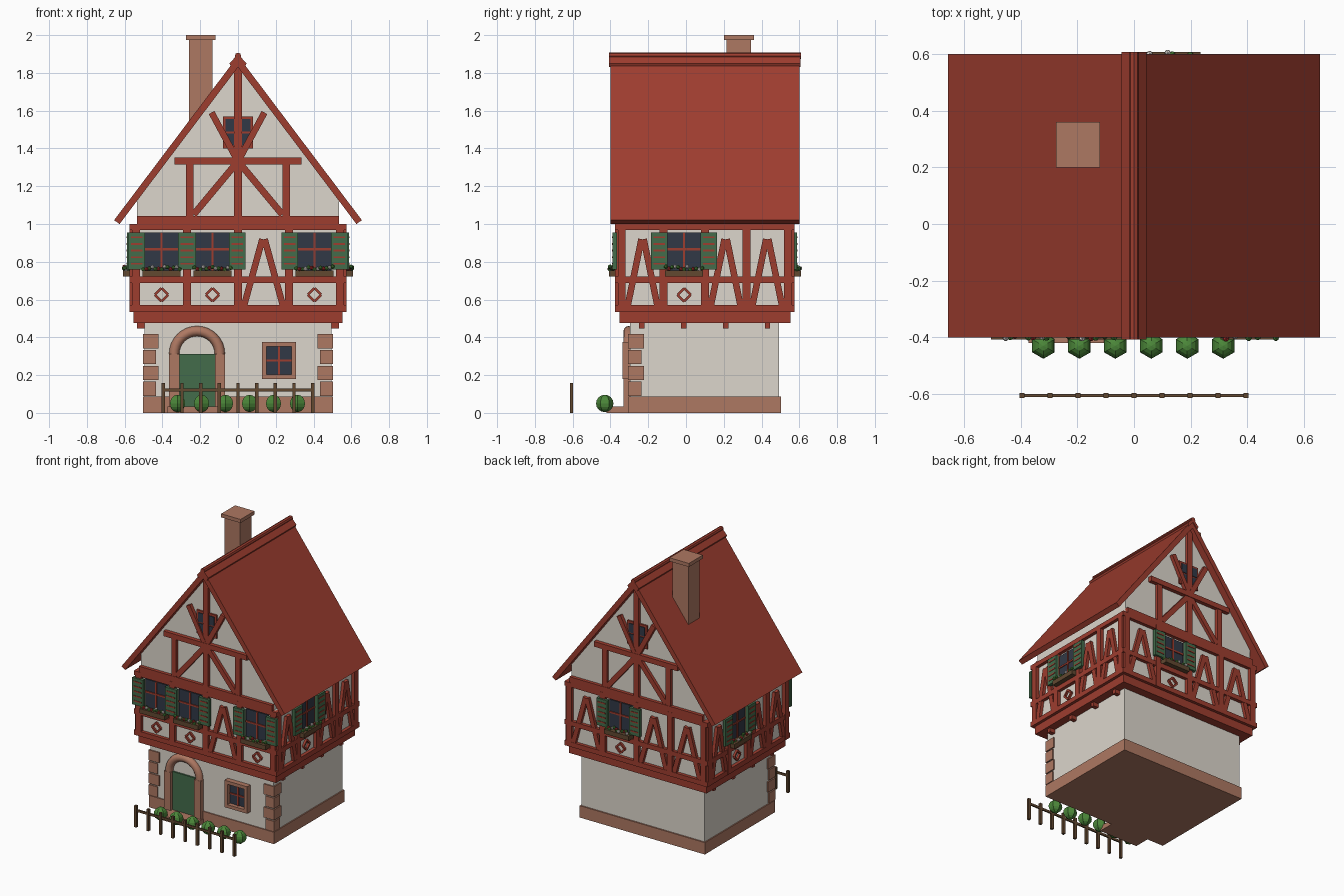
import bpy, bmesh, random
from math import pi, atan2, hypot
from mathutils import Matrix, Vector

if "Cube" in bpy.data.objects:
    bpy.data.objects.remove(bpy.data.objects["Cube"])
random.seed(4)


def material(name, rgb):
    lin = [((c / 255 + 0.055) / 1.055) ** 2.4 for c in rgb] + [1]
    m = bpy.data.materials.new(name)
    m.use_nodes = True
    m.diffuse_color = lin
    m.node_tree.nodes["Principled BSDF"].inputs["Base Color"].default_value = lin
    return m


MATS = {
    "plaster": material("cream plaster", (220, 214, 204)),
    "red": material("red timber", (158, 61, 47)),
    "stone": material("brown stone", (174, 120, 98)),
    "green": material("painted green", (68, 108, 75)),
    "leaf": material("leaf green", (76, 136, 58)),
    "glass": material("dark glass", (49, 57, 70)),
    "wood": material("brown wood", (98, 72, 48)),
    "white": material("white petal", (225, 220, 215)),
    "petal": material("red petal", (170, 45, 45)),
}
parts = {}


def part(name, mat):
    """Mesh under construction for a named part."""
    return parts.setdefault((name, mat), bmesh.new()) if (name, mat) not in parts else parts[(name, mat)]


def box(name, mat, lo, hi, frame=Matrix()):
    lo, hi = Vector(lo), Vector(hi)
    m = Matrix.Translation((lo + hi) / 2) @ Matrix.Diagonal((*(hi - lo), 1))
    bmesh.ops.create_cube(part(name, mat), size=1, matrix=frame @ m)


def prism(name, mat, profile, y0, y1):
    """Extrude an x-z outline along y."""
    bm = part(name, mat)
    face = bm.faces.new([bm.verts.new((x, y0, z)) for x, z in profile])
    new = bmesh.ops.extrude_face_region(bm, geom=[face])["geom"]
    bmesh.ops.translate(bm, vec=(0, y1 - y0, 0),
                        verts=[v for v in new if isinstance(v, bmesh.types.BMVert)])
    bmesh.ops.recalc_face_normals(bm, faces=bm.faces)


class Facade:
    """One wall side: u runs left to right, z up, depth outward."""

    def __init__(self, turn, half, depth):
        self.frame = Matrix.Translation((0, 0.1, 0)) @ Matrix.Rotation(turn, 4, "Z")
        self.half, self.depth = half, depth

    def block(self, name, mat, u0, u1, z0, z1, out, back=-0.01):
        d = self.depth
        box(name, mat, (u0, -d - out, z0), (u1, -d - back, z1), self.frame)

    def beam(self, name, a, b, w, out=0.022):
        """Timber between two points on the wall."""
        du, dz = b[0] - a[0], b[1] - a[1]
        n = hypot(du, dz) / 2
        m = self.frame @ Matrix.Translation(((a[0] + b[0]) / 2, -self.depth, (a[1] + b[1]) / 2))
        m = m @ Matrix.Rotation(-atan2(dz, du), 4, "Y")
        box(name, "red", (-n, -out, -w / 2), (n, 0.01, w / 2), m)

    def window(self, u):
        self.block("window_panes", "glass", u - 0.09, u + 0.09, 0.75, 0.955, 0.008)
        self.block("window_bars", "red", u - 0.006, u + 0.006, 0.75, 0.955, 0.014)
        self.block("window_bars", "red", u - 0.09, u + 0.09, 0.86, 0.872, 0.014)
        for s in (-1, 1):
            c = u + s * 0.131
            self.block("shutters", "green", c - 0.043, c + 0.043, 0.76, 0.955, 0.038, 0.015)
            for i in range(5):
                z = 0.785 + i * 0.035
                self.block("shutter_slats", "red", c - 0.03, c + 0.03, z, z + 0.009, 0.041, 0.03)
        # planter and its flowers
        self.block("flower_boxes", "wood", u - 0.1, u + 0.1, 0.722, 0.755, 0.058)
        for i in range(13):
            p = (u - 0.096 + i * 0.016, -self.depth - random.uniform(0.03, 0.055),
                 random.uniform(0.758, 0.775))
            mat = ("leaf", "petal", "leaf", "white")[i % 4]
            bmesh.ops.create_icosphere(part("flowers_" + mat, mat), subdivisions=1, radius=0.012,
                                       matrix=self.frame @ Matrix.Translation(p))
        # diamond ornament below
        r = 0.035
        pts = [(u - r, 0.625), (u, 0.625 + r), (u + r, 0.625), (u, 0.625 - r)]
        for i in range(4):
            self.beam("diamonds", pts[i], pts[(i + 1) % 4], 0.013, 0.015)

    def storey(self, pattern):
        w = self.half + 0.025
        for z0, z1 in ((0.535, 0.57), (0.688, 0.722), (0.968, 1.0)):
            self.block("rails", "red", -w, w, z0, z1, 0.024)
        first = self.half - 0.01
        pitch = first / 2
        for i in range(5):
            u = -first + i * pitch
            self.block("posts", "red", u - 0.021, u + 0.021, 0.535, 1.0, 0.025)
        for i, kind in enumerate(pattern):
            u = -first + (i + 0.5) * pitch
            if kind == "W":
                self.window(u)
            else:
                for s in (-1, 1):
                    self.beam("a_braces", (u + s * 0.006, 0.92), (u + s * (pitch / 2 - 0.03), 0.56), 0.034)

    def gable(self):
        self.block("gable_sill", "red", -0.535, 0.535, 0.99, 1.042, 0.024)
        self.block("king_post", "red", -0.02, 0.02, 1.03, 1.85, 0.024)
        self.block("collar_beam", "red", -0.335, 0.335, 1.316, 1.353, 0.028)
        # small attic window
        self.block("attic_frame", "red", -0.08, 0.08, 1.4, 1.57, 0.012)
        for s in (-1, 1):
            a, b = sorted((s * 0.022, s * 0.065))
            for z in (1.415, 1.49):
                self.block("attic_panes", "glass", a, b, z, z + 0.065, 0.017)
            self.block("queen_posts", "red", s * 0.256 - 0.02, s * 0.256 + 0.02, 1.03, 1.33, 0.022)
            self.beam("lower_braces", (s * 0.01, 1.32), (s * 0.235, 1.05), 0.036)
            self.beam("upper_braces", (s * 0.005, 1.34), (s * 0.14, 1.59), 0.034, 0.026)


# ground floor
box("ground_wall", "plaster", (-0.495, -0.297, 0.01), (0.495, 0.492, 0.476))
box("plinth", "stone", (-0.503, -0.305, 0), (0.503, 0.502, 0.086))
for s in (-1, 1):
    for i in range(4):
        z = 0.09 + i * 0.084
        w = 0.083 if i % 2 else 0.07
        x0, x1 = sorted((s * 0.504, s * (0.504 - w)))
        box("corner_stones", "stone", (x0, -0.306, z), (x1, -0.306 + w, z + 0.075))

# arched doorway
DX = -0.217
box("door", "green", (DX - 0.1, -0.309, 0.035), (DX + 0.1, -0.29, 0.312))
box("door_step", "stone", (DX - 0.155, -0.42, 0), (DX + 0.155, -0.29, 0.035))
for s in (-1, 1):
    c = DX + s * 0.121
    box("door_jambs", "stone", (c - 0.027, -0.33, 0), (c + 0.027, -0.29, 0.312))
bm = part("door_arch", "stone")
ring = bmesh.ops.create_circle(bm, segments=12, radius=0.027,
                               matrix=Matrix.Translation((DX + 0.121, -0.304, 0.312)))["verts"]
bmesh.ops.spin(bm, geom=ring + list(bm.edges), cent=(DX, -0.304, 0.312), axis=(0, -1, 0),
               angle=pi, steps=16)
bmesh.ops.recalc_face_normals(bm, faces=bm.faces)
for f in bm.faces:
    f.smooth = True

# ground floor window
WX, WZ = 0.217, 0.278
box("ground_window_pane", "glass", (WX - 0.07, -0.305, WZ - 0.075), (WX + 0.07, -0.29, WZ + 0.075))
box("ground_window_bars", "red", (WX - 0.005, -0.312, WZ - 0.075), (WX + 0.005, -0.3, WZ + 0.075))
box("ground_window_bars", "red", (WX - 0.07, -0.312, WZ - 0.005), (WX + 0.07, -0.3, WZ + 0.005))
for s in (-1, 1):
    x, z = WX + s * 0.079, WZ + s * 0.086
    box("ground_window_frame", "stone", (x - 0.012, -0.335, WZ - 0.098), (x + 0.012, -0.29, WZ + 0.098))
    box("ground_window_frame", "stone", (WX - 0.07, -0.335, z - 0.012), (WX + 0.07, -0.29, z + 0.012))

# overhanging timber storey
for y in (-0.235, -0.012, 0.21, 0.432):
    box("joists", "red", (-0.535, y - 0.014, 0.447), (0.535, y + 0.014, 0.48))
box("storey_sill", "red", (-0.553, -0.353, 0.476), (0.553, 0.553, 0.537))
box("upper_wall", "plaster", (-0.55, -0.35, 0.53), (0.55, 0.55, 1.0))
front, back = Facade(0, 0.55, 0.45), Facade(pi, 0.55, 0.45)
front.storey("WWAW")
for side in (Facade(pi / 2, 0.45, 0.55), back, Facade(-pi / 2, 0.45, 0.55)):
    side.storey("AWAA")

# gables and roof
prism("gable_wall", "plaster", [(-0.535, 0.99), (0.535, 0.99), (0.535, 1.14), (0, 1.85), (-0.535, 1.14)], -0.35, 0.55)
front.gable()
back.gable()
prism("roof", "red", [(-0.656, 1.02), (0, 1.89), (0.656, 1.02), (0.627, 1.0), (0, 1.83), (-0.627, 1.0)], -0.4, 0.6)
prism("ridge_cap", "red", [(-0.045, 1.85), (0, 1.9), (0.045, 1.85), (0.036, 1.83), (0, 1.87), (-0.036, 1.83)],
      -0.407, 0.607)
bmesh.ops.create_cone(part("ridge_pole", "red"), cap_ends=True, segments=8, radius1=0.017, radius2=0.017,
                      depth=1.016, matrix=Matrix.Translation((0, 0.1, 1.89)) @ Matrix.Rotation(pi / 2, 4, "X"))

# chimney
box("chimney", "stone", (-0.26, 0.215, 1.45), (-0.135, 0.345, 1.98))
box("chimney_cap", "stone", (-0.275, 0.2, 1.974), (-0.12, 0.36, 2.0))

# garden
for i in range(9):
    x = -0.395 + i * 0.09875
    box("fence_posts", "wood", (x - 0.009, -0.615, 0), (x + 0.009, -0.597, 0.157))
box("fence_rail", "wood", (-0.395, -0.611, 0.114), (0.395, -0.601, 0.13))
for i in range(6):
    bmesh.ops.create_uvsphere(part("bushes", "leaf"), u_segments=6, v_segments=8, radius=0.046,
                              matrix=Matrix.Translation((-0.32 + i * 0.127, -0.43, 0.05)))

for (name, mat), bm in parts.items():
    mesh = bpy.data.meshes.new(name)
    bm.to_mesh(mesh)
    bm.free()
    mesh.materials.append(MATS[mat])
    bpy.context.collection.objects.link(bpy.data.objects.new(name, mesh))
